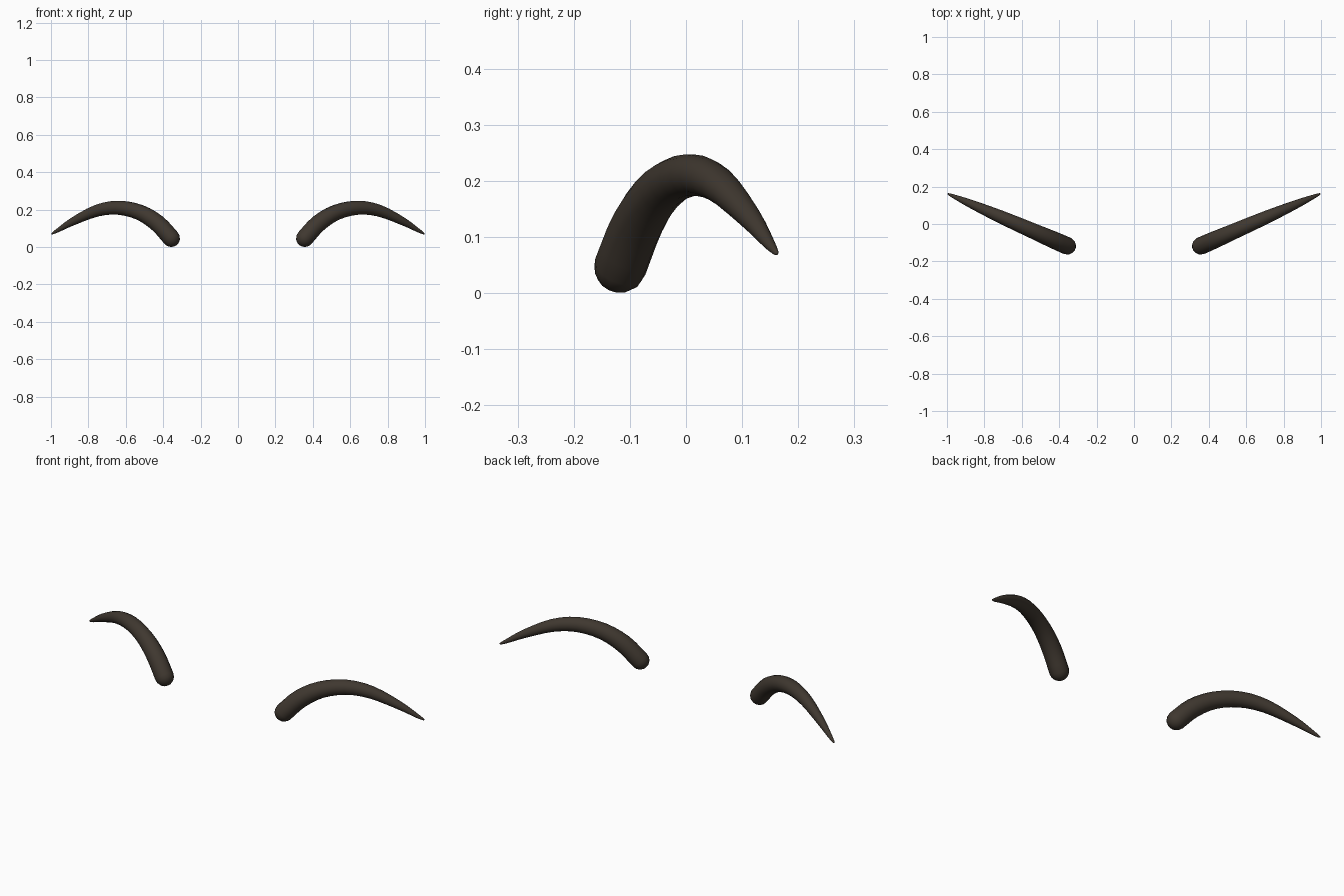
import bpy, bmesh, math
from mathutils import Vector

if "Cube" in bpy.data.objects:
    bpy.data.objects.remove(bpy.data.objects["Cube"])

mat = bpy.data.materials.new("dark_brown")
mat.diffuse_color = (0.05, 0.039, 0.029, 1)
mat.use_nodes = True
mat.node_tree.nodes["Principled BSDF"].inputs["Base Color"].default_value = mat.diffuse_color

# centre line of one horn in front view: x, z, radius (y follows x in a slanted plane)
PATH = [(0.357, 0.047, 0.047), (0.43, 0.126, 0.046), (0.525, 0.185, 0.042),
        (0.64, 0.210, 0.038), (0.755, 0.194, 0.032), (0.88, 0.138, 0.0215),
        (0.965, 0.088, 0.0105), (0.993, 0.072, 0.005)]
SIDES, STEPS = 14, 3


def place(x, z):
    return Vector((x, -0.117 + (x - 0.357) * 0.436, z))


def catmull(a, b, c, d, t):
    return 0.5 * (2 * b + (c - a) * t + (2 * a - 5 * b + 4 * c - d) * t * t
                  + (3 * b - a - 3 * c + d) * t ** 3)


def samples():
    pts = [tuple(2 * p - q for p, q in zip(PATH[0], PATH[1]))] + PATH
    pts.append(tuple(2 * p - q for p, q in zip(PATH[-1], PATH[-2])))
    out = []
    for i in range(1, len(pts) - 2):
        for s in range(STEPS):
            out.append([catmull(*(pts[i + k][j] for k in (-1, 0, 1, 2)), s / STEPS)
                        for j in range(3)])
    out.append(PATH[-1])
    return [(place(x, z), r) for x, z, r in out]


def horn(name, sign):
    line = samples()
    side = Vector((-0.436, 1, 0)).normalized()
    n = len(line)
    tangents = [(line[min(i + 1, n - 1)][0] - line[max(i - 1, 0)][0]).normalized()
                for i in range(n)]
    # rounded base, tapering body, rounded tip
    p0, r0 = line[0]
    p1, r1 = line[-1]
    rings = [(p0 - tangents[0] * r0 * math.cos(a), r0 * math.sin(a), tangents[0])
             for a in (math.radians(d) for d in (22, 45, 68))]
    rings += [(p, r, t) for (p, r), t in zip(line, tangents)]
    rings.append((p1 + tangents[-1] * r1 * 0.8, r1 * 0.6, tangents[-1]))

    bm = bmesh.new()
    loops = []
    for p, r, t in rings:
        up = side.cross(t)
        angles = [2 * math.pi * k / SIDES for k in range(SIDES)]
        loops.append([bm.verts.new(p + r * (side * math.cos(a) + up * math.sin(a)))
                      for a in angles])
    for a, b in zip(loops, loops[1:]):
        for k in range(SIDES):
            m = (k + 1) % SIDES
            bm.faces.new((a[k], a[m], b[m], b[k]))
    for loop, end in ((loops[0], p0 - tangents[0] * r0),
                      (loops[-1], p1 + tangents[-1] * r1 * 1.2)):
        tip = bm.verts.new(end)
        for k in range(SIDES):
            bm.faces.new((loop[k], loop[(k + 1) % SIDES], tip))
    for v in bm.verts:
        v.co.x *= sign
    bmesh.ops.recalc_face_normals(bm, faces=bm.faces)
    for f in bm.faces:
        f.smooth = True
    mesh = bpy.data.meshes.new(name)
    bm.to_mesh(mesh)
    bm.free()
    mesh.materials.append(mat)
    bpy.context.collection.objects.link(bpy.data.objects.new(name, mesh))


# mirrored pair
horn("right_horn", 1)
horn("left_horn", -1)
